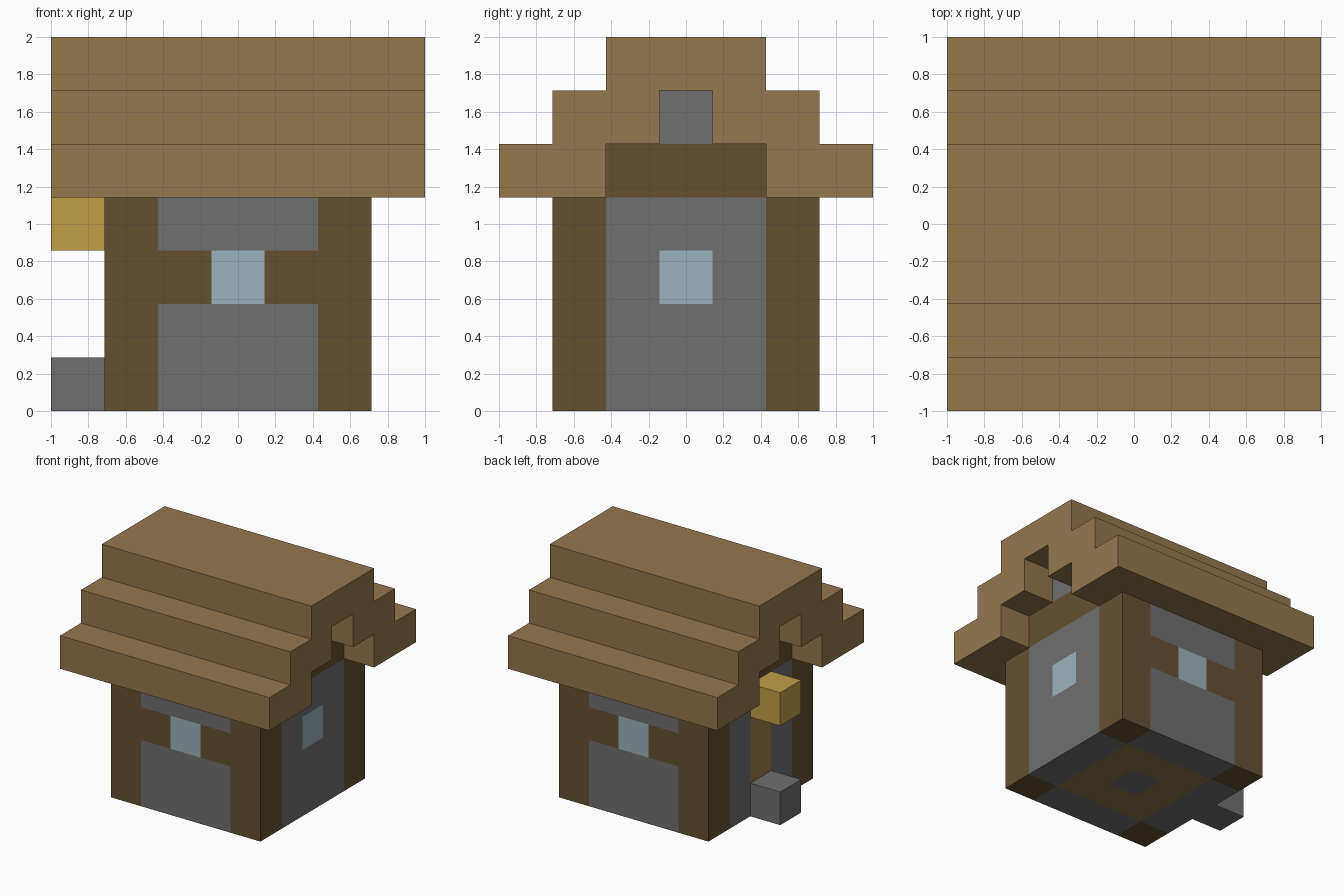
import bpy
import bmesh
from mathutils import Vector

U = 2 / 7  # one block

default = bpy.data.objects.get("Cube")
if default:
    bpy.data.objects.remove(default, do_unlink=True)


def material(name, hex_code):
    """Flat colour from an sRGB hex code, stored as linear values."""
    srgb = [int(hex_code[i:i + 2], 16) / 255 for i in (0, 2, 4)]
    colour = [((c + 0.055) / 1.055) ** 2.4 for c in srgb] + [1.0]
    mat = bpy.data.materials.new(name)
    mat.use_nodes = True
    mat.diffuse_color = colour
    bsdf = mat.node_tree.nodes["Principled BSDF"]
    bsdf.inputs["Base Color"].default_value = colour
    bsdf.inputs["Roughness"].default_value = 0.9
    return mat


PLANK = material("plank brown", "94784f")
LOG = material("dark log brown", "655133")
STONE = material("stone grey", "707070")
GLASS = material("pale blue glass", "9cb4bc")
GOLD = material("lantern gold", "c0a045")
DOOR = material("door brown", "9c7c48")


def finish(name, bm, mats):
    bmesh.ops.recalc_face_normals(bm, faces=bm.faces[:])
    mesh = bpy.data.meshes.new(name)
    bm.to_mesh(mesh)
    bm.free()
    for mat in mats:
        mesh.materials.append(mat)
    obj = bpy.data.objects.new(name, mesh)
    bpy.context.collection.objects.link(obj)
    return obj


def box_mesh(centre, size):
    """Box with centre and size given in blocks."""
    bm = bmesh.new()
    bmesh.ops.create_cube(bm, size=1)
    for v in bm.verts:
        v.co = Vector([(c + p * s) * U for c, p, s in zip(centre, v.co, size)])
    return bm


def box(name, centre, size, mat):
    return finish(name, box_mesh(centre, size), [mat])


# House body: cut into blocks, then coloured by block position
WALL_MATS = [LOG, STONE, GLASS, DOOR, PLANK]
log, stone, glass, door, plank = range(len(WALL_MATS))


def wall_colour(face):
    x, y, z = face.calc_center_median() / U
    n = face.normal
    ax, ay = abs(x), abs(y)
    if abs(n.z) > 0.5:  # floor pattern
        if ax > 1.5 and ay > 1.5:
            return log
        if max(ax, ay) > 1.5 or max(ax, ay) < 0.5:
            return stone
        return plank
    across = ay if abs(n.x) > 0.5 else ax
    if across > 1.5:  # corner posts
        return log
    window_row = 2 < z < 3
    if abs(n.y) > 0.5:  # front and back walls
        if window_row:
            return glass if across < 0.5 else log
        return stone
    if across < 0.5:  # end walls
        if n.x > 0 and window_row:
            return glass
        if n.x < 0 and 1 < z < 3:
            return door
    return stone


body = box_mesh((0, 0, 2), (5, 5, 4))
cuts = [(axis, p) for axis in (0, 1) for p in (-1.5, -0.5, 0.5, 1.5)]
cuts += [(2, p) for p in (1, 2, 3)]
for axis, position in cuts:
    normal = Vector((0, 0, 0))
    normal[axis] = 1
    geom = body.verts[:] + body.edges[:] + body.faces[:]
    bmesh.ops.bisect_plane(body, geom=geom, plane_co=normal * position * U,
                           plane_no=normal)
body.normal_update()
for f in body.faces:
    f.material_index = wall_colour(f)
finish("house_walls", body, WALL_MATS)

# Gable blocks set back under each end of the roof
for side, label in ((1, "left"), (-1, "right")):
    box(label + "_gable_beam", (2 * side, 0, 4.5), (1, 3, 1), LOG)
    box(label + "_gable_stone", (2 * side, 0, 5.5), (1, 1, 1), STONE)

# Stepped roof: half profile mirrored, then extruded along x
half = [(1.5, 7), (1.5, 6), (2.5, 6), (2.5, 5), (3.5, 5), (3.5, 4),
        (1.5, 4), (1.5, 5), (0.5, 5), (0.5, 6)]
profile = half + [(-y, z) for y, z in reversed(half)]
roof = bmesh.new()
end = roof.faces.new([roof.verts.new((-1, y * U, z * U)) for y, z in profile])
extruded = bmesh.ops.extrude_face_region(roof, geom=[end], use_keep_orig=True)
moved = [g for g in extruded["geom"] if isinstance(g, bmesh.types.BMVert)]
bmesh.ops.translate(roof, vec=(2, 0, 0), verts=moved)
finish("stepped_roof", roof, [PLANK])

# Doorstep and the lantern over the door
box("doorstep", (-3, 0, 0.5), (1, 1, 1), STONE)
box("lantern", (-3, 0, 3.5), (1, 1, 1), GOLD)
